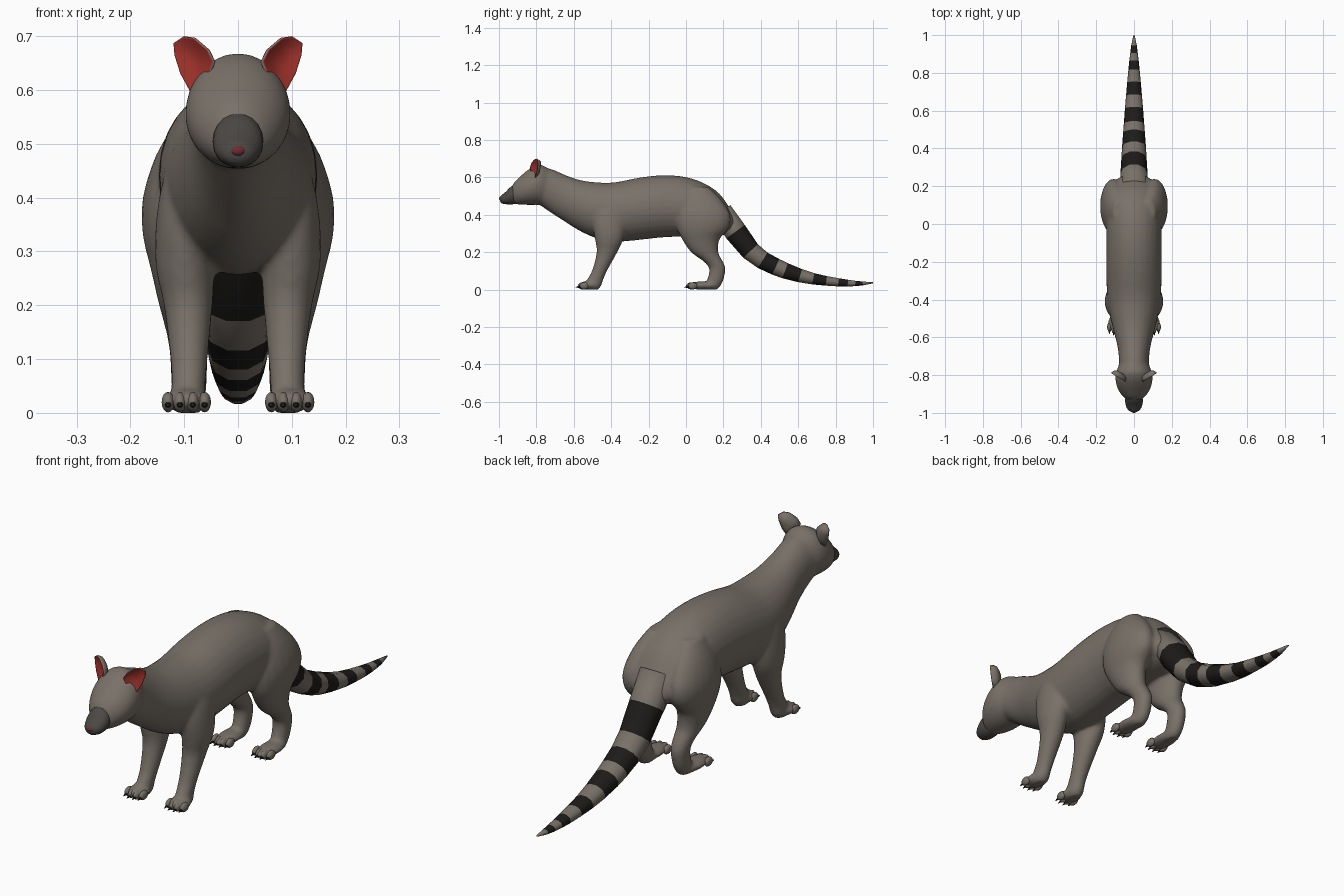
import bpy, bmesh, math
from mathutils import Vector, Matrix

if "Cube" in bpy.data.objects:
    bpy.data.objects.remove(bpy.data.objects["Cube"])


def material(name, rgb):
    m = bpy.data.materials.new(name)
    m.diffuse_color = (*rgb, 1)
    m.use_nodes = True
    m.node_tree.nodes["Principled BSDF"].inputs["Base Color"].default_value = m.diffuse_color
    return m


FUR = material("fur", (0.19, 0.165, 0.14))
DARK = material("dark_fur", (0.07, 0.064, 0.058))
BLACK = material("black", (0.012, 0.011, 0.01))
RED = material("ear_red", (0.33, 0.03, 0.022))
NOSE = material("nose_red", (0.16, 0.025, 0.03))


def finish(bm, name, mats, mirror=False):
    bmesh.ops.recalc_face_normals(bm, faces=bm.faces)
    for f in bm.faces:
        f.smooth = True
    me = bpy.data.meshes.new(name)
    bm.to_mesh(me)
    bm.free()
    for m in mats:
        me.materials.append(m)
    ob = bpy.data.objects.new(name, me)
    bpy.context.collection.objects.link(ob)
    if mirror:
        ob.modifiers.new("Mirror", 'MIRROR')
    return ob


def spline(rings, steps):
    """Catmull-Rom through rings, each a list of vectors (centre, u, v)."""
    out = []
    for i in range(len(rings) - 1):
        p = [rings[max(0, min(len(rings) - 1, i + k))] for k in (-1, 0, 1, 2)]
        for s in range(steps):
            t = s / steps
            out.append([0.5 * (2 * b + (c - a) * t + (2 * a - 5 * b + 4 * c - d) * t * t
                               + (3 * b - a - 3 * c + d) * t ** 3) for a, b, c, d in zip(*p)])
    return out + [rings[-1]]


def loft(bm, rings, n=20, steps=3, mat=lambda i: 0):
    loops = []
    for c, u, v in spline(rings, steps):
        loops.append([bm.verts.new(c + u * math.cos(2 * math.pi * k / n) + v * math.sin(2 * math.pi * k / n))
                      for k in range(n)])
    for i, (a, b) in enumerate(zip(loops, loops[1:])):
        for k in range(n):
            f = bm.faces.new((a[k], a[(k + 1) % n], b[(k + 1) % n], b[k]))
            f.material_index = mat(i)
    bm.faces.new(loops[0])
    bm.faces.new(loops[-1])


def along_y(rows):
    """Rows of (y, top, bottom, half width)."""
    return [[Vector((0, y, (t + b) / 2)), Vector((w, 0, 0)), Vector((0, 0, (t - b) / 2))] for y, t, b, w in rows]


def along_z(rows, s):
    """Rows of (z, front y, back y, inner x, outer x) for the side s."""
    return [[Vector((s * (x0 + x1) / 2, (y0 + y1) / 2, z)), Vector(((x1 - x0) / 2, 0, 0)),
             Vector((0, (y1 - y0) / 2, 0))] for z, y0, y1, x0, x1 in rows]


def ball(bm, c, r, turn=0, seg=14, ring=10):
    m = Matrix.Translation(c) @ Matrix.Rotation(turn, 4, 'Z') @ Matrix.Diagonal((*r, 1))
    bmesh.ops.create_uvsphere(bm, u_segments=seg, v_segments=ring, radius=1, matrix=m)


# Body: torso, head, legs and paws fused into one smooth skin
TORSO = [(-.80, .655, .465, .085), (-.72, .645, .41, .08), (-.65, .615, .365, .087), (-.57, .587, .315, .107),
         (-.48, .574, .275, .128), (-.38, .574, .256, .142), (-.25, .599, .266, .147), (-.12, .612, .28, .147),
         (0, .602, .283, .147), (.1, .567, .283, .142), (.18, .512, .288, .117), (.24, .425, .305, .085),
         (.268, .37, .33, .035)]
HEAD = [(-.70, .625, .45, .055), (-.77, .667, .453, .09), (-.81, .662, .453, .098), (-.85, .637, .453, .094),
        (-.89, .602, .455, .077), (-.92, .572, .46, .052), (-.938, .535, .468, .025)]
FRONT_LEG = [(.50, -.46, -.34, .06, .11), (.43, -.49, -.32, .05, .14), (.35, -.50, -.32, .045, .153),
             (.27, -.487, -.335, .044, .153), (.2, -.478, -.367, .047, .138), (.1, -.503, -.422, .056, .126),
             (.05, -.532, -.443, .06, .124), (.02, -.54, -.453, .06, .126), (0, -.53, -.47, .07, .115)]
HIND_LEG = [(.55, .0, .12, .04, .11), (.48, -.03, .19, .04, .152), (.40, -.05, .237, .04, .177),
            (.33, -.047, .23, .04, .177), (.27, -.022, .18, .043, .163), (.2, .027, .173, .048, .147),
            (.15, .095, .198, .053, .134), (.11, .124, .211, .056, .127), (.05, .112, .2, .058, .124),
            (.015, .09, .182, .062, .12), (0, .1, .165, .07, .112)]
bm = bmesh.new()
loft(bm, along_y(TORSO), 28)
loft(bm, along_y(HEAD), 28)
for s in (1, -1):
    loft(bm, along_z(FRONT_LEG, s))
    loft(bm, along_z(HIND_LEG, s))
    ball(bm, (s * .096, -.525, .023), (.043, .05, .023))
    ball(bm, (s * .096, .085, .022), (.042, .09, .022))
body = finish(bm, "body", [FUR])
rm = body.modifiers.new("Fuse", 'REMESH')
rm.mode = 'VOXEL'
rm.voxel_size = 0.008
rm.use_smooth_shade = True
sm = body.modifiers.new("Soften", 'SMOOTH')
sm.factor = 0.5
sm.iterations = 8

# Muzzle and nose
bm = bmesh.new()
loft(bm, along_y([(-.885, .57, .462, .036), (-.93, .555, .456, .047), (-.965, .522, .457, .042),
                  (-.987, .505, .462, .028), (-.995, .495, .474, .012)]), 20)
finish(bm, "muzzle", [DARK])
bm = bmesh.new()
ball(bm, (0, -.988, .487), (.015, .012, .011))
finish(bm, "nose", [NOSE])

# Eyes
bm = bmesh.new()
ball(bm, (.044, -.903, .548), (.019, .01, .018), math.radians(35), 10, 6)
finish(bm, "eyes", [DARK], True)

# Ears: cupped shells with a red inside
OUTLINE = [(.089, .595), (.108, .63), (.119, .665), (.121, .688), (.103, .70), (.082, .697), (.056, .675),
           (.045, .652), (.058, .62)]
rim = [Vector((x, -.835 + (x - .045) * .6, z)) for x, z in OUTLINE]
mid = sum(rim, Vector()) / len(rim)
back = Vector((-.5, .85, 0))
bm = bmesh.new()
loops = [[bm.verts.new(mid + (p - mid) * k + back * d) for p in rim]
         for k, d in ((.4, .03), (.8, .022), (1, .006), (.97, 0), (.9, .001), (.5, .012))]
for i, (a, b) in enumerate(zip(loops, loops[1:])):
    for k in range(len(rim)):
        j = (k + 1) % len(rim)
        bm.faces.new((a[k], a[j], b[j], b[k])).material_index = int(i >= 3)
bm.faces.new(loops[0])
bm.faces.new(loops[-1]).material_index = 1
finish(bm, "ears", [FUR, RED], True)

# Toes and claws on all four paws
toes, claws = bmesh.new(), bmesh.new()
for y in (-.553, .028):
    for dx, dy in ((-.034, .008), (-.012, 0), (.012, 0), (.034, .008)):
        ball(toes, (.096 + dx, y + dy, .02), (.0125, .025, .019), 0, 10, 8)
        m = Matrix.Translation((.096 + dx, y + dy - .027, .014)) @ Matrix.Rotation(math.radians(100), 4, 'X')
        bmesh.ops.create_cone(claws, cap_ends=True, segments=8, radius1=.007, radius2=.001, depth=.022, matrix=m)
finish(toes, "toes", [FUR], True)
finish(claws, "claws", [BLACK], True)

# Ringed tail: (y, z, half width, half thickness), a ring at every band edge
TAIL = [(.19, .42, .075, .06), (.265, .31, .072, .064), (.345, .207, .067, .056), (.41, .157, .063, .051),
        (.48, .122, .058, .048), (.53, .101, .054, .045), (.61, .075, .048, .038), (.68, .058, .042, .032),
        (.75, .047, .036, .027), (.815, .039, .03, .023), (.865, .035, .025, .019), (.905, .033, .02, .015),
        (.945, .033, .015, .011), (1.0, .037, .003, .003)]
rings = []
for i, (y, z, w, h) in enumerate(TAIL):
    a, b = TAIL[max(i - 1, 0)], TAIL[min(i + 1, len(TAIL) - 1)]
    d = Vector((0, b[0] - a[0], b[1] - a[1])).normalized()
    rings.append([Vector((0, y, z)), Vector((w, 0, 0)), Vector((0, -d.z, d.y)) * h])
bm = bmesh.new()
loft(bm, rings, 10, 1, lambda i: i % 2)
finish(bm, "tail", [FUR, BLACK])
